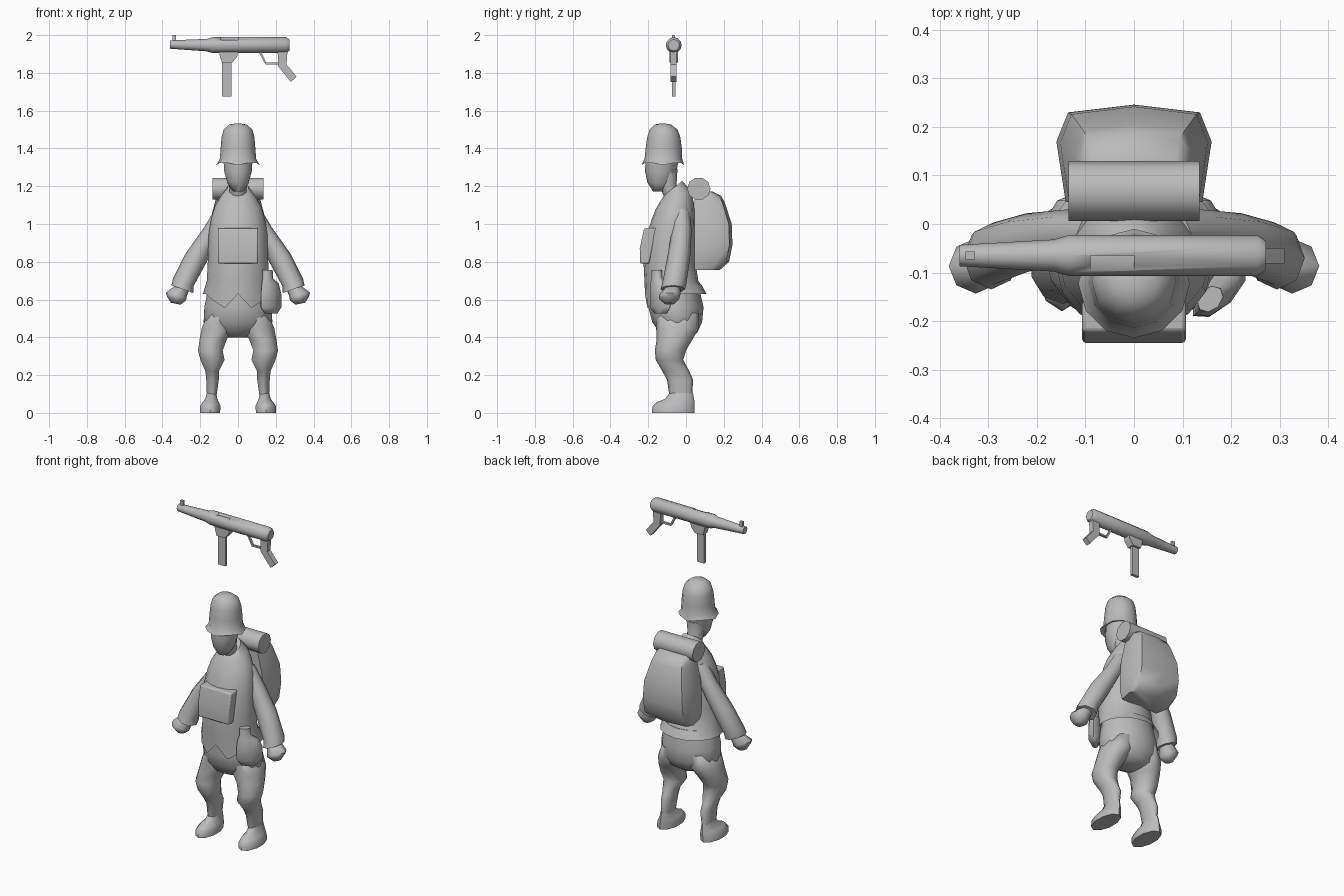
import bpy, math

grey = bpy.data.materials.new("field grey")
grey.diffuse_color = (0.5, 0.5, 0.5, 1)


def build(name, verts, faces, angle=45):
    me = bpy.data.meshes.new(name)
    me.from_pydata(verts, [], faces)
    me.materials.append(grey)
    ob = bpy.data.objects.new(name, me)
    bpy.context.collection.objects.link(ob)
    bpy.ops.object.select_all(action='DESELECT')
    ob.select_set(True)
    bpy.context.view_layer.objects.active = ob
    bpy.ops.object.mode_set(mode='EDIT')
    bpy.ops.mesh.select_all(action='SELECT')
    bpy.ops.mesh.normals_make_consistent(inside=False)
    bpy.ops.object.mode_set(mode='OBJECT')
    bpy.ops.object.shade_smooth_by_angle(angle=math.radians(angle))
    return ob


def skin(name, loops, angle=45):
    """Join equal point loops into a capped body."""
    n = len(loops[0])
    verts = [p for loop in loops for p in loop]
    faces = [(a * n + i, a * n + (i + 1) % n, (a + 1) * n + (i + 1) % n, (a + 1) * n + i)
             for a in range(len(loops) - 1) for i in range(n)]
    faces += [tuple(range(n)), tuple(range(len(verts) - n, len(verts)))]
    return build(name, verts, faces, angle)


def ring(x0, x1, y0, y1, z, sx=0, sy=0, n=8):
    """Oval loop given by its extents, tilted by slopes sx and sy."""
    pts = []
    for i in range(n):
        a = 2 * math.pi * i / n - math.pi / 2
        dx, dy = (x1 - x0) / 2 * math.cos(a), (y1 - y0) / 2 * math.sin(a)
        pts.append(((x0 + x1) / 2 + dx, (y0 + y1) / 2 + dy, z + sx * dx + sy * dy))
    return pts


def loft(name, rings, n=8, angle=50):
    return skin(name, [ring(*r, n=n) for r in rings], angle)


def pair(name, rings, n=8, angle=60):
    """Left and right copies mirrored across x."""
    for side, s in (("left", 1), ("right", -1)):
        skin(side + "_" + name, [[(s * x, y, z) for x, y, z in ring(*r, n=n)] for r in rings], angle)


def prism(name, outline, y, t):
    """Outline in x and z, given thickness t about y."""
    return skin(name, [[(x, y + d, z) for x, z in outline] for d in (-t / 2, t / 2)], 35)


def box(name, x0, x1, y0, y1, z0, z1):
    return prism(name, [(x0, z0), (x1, z0), (x1, z1), (x0, z1)], (y0 + y1) / 2, y1 - y0)


# helmet: steep dome with a flared brim that lifts at front and back of each side
helmet = [(-.08, .08, -.20, -.04, 1.34), (-.115, .115, -.235, -.01, 1.312),
          (-.096, .096, -.219, -.02, 1.345), (-.092, .092, -.214, -.022, 1.40),
          (-.087, .087, -.205, -.03, 1.46), (-.076, .076, -.192, -.045, 1.50),
          (-.045, .045, -.165, -.08, 1.527), (-.012, .012, -.135, -.11, 1.532)]
dome = [ring(*r, n=12) for r in helmet]
dome[1] = [(x, y, z + (.012 if i % 3 else 0)) for i, (x, y, z) in enumerate(dome[1])]
skin("helmet", dome, 40)

# head and neck
loft("head", [(-.028, .028, -.175, -.115, 1.172), (-.058, .058, -.205, -.075, 1.215, 0, -.1),
              (-.077, .077, -.217, -.05, 1.28), (-.082, .082, -.212, -.035, 1.36)], 10, 60)
loft("neck", [(-.045, .045, -.11, -.02, 1.13), (-.05, .05, -.145, -.05, 1.21),
              (-.06, .06, -.16, -.045, 1.29)], 10)

# coat with a notched front hem
coat = [(-.165, .165, -.22, .065, .70), (-.16, .16, -.225, .05, .80),
        (-.155, .155, -.205, .05, .95), (-.142, .142, -.18, .047, 1.03),
        (-.122, .122, -.16, .042, 1.095, 0, .15),
        (-.09, .09, -.135, .025, 1.15, 0, .35), (-.056, .056, -.115, -.02, 1.19, 0, .8)]
loops = [ring(*r, n=16) for r in coat]
hem = []
for i, (x, y, z) in enumerate(ring(-.185, .185, -.217, .108, .63, n=16)):
    drop = {0: 0, 1: .075, 2: .035}.get(min(i, 16 - i), 0)
    hem.append((x, y, z - drop))
inner = [(x * .85, y * .85 - .01, .68) for x, y, z in hem]
skin("coat", [inner, hem] + loops)

# sleeves and fists
pair("sleeve", [(.03, .12, -.07, .02, 1.06, .5), (.095, .178, -.075, .03, .965, .45),
                (.165, .28, -.10, .022, .82, .35), (.235, .345, -.125, .003, .69, .35),
                (.237, .352, -.135, -.005, .655, .35)])
pair("fist", [(.255, .325, -.105, -.03, .67, .3), (.272, .382, -.143, -.03, .625, .2),
              (.275, .375, -.143, -.035, .605, .2), (.305, .355, -.115, -.06, .578, .2)])

# trousers and boots
loft("trouser_seat", [(-.15, .15, -.18, .06, .70), (-.178, .178, -.20, .093, .56),
                      (-.182, .182, -.178, .085, .48), (-.14, .14, -.14, .06, .425),
                      (-.05, .05, -.09, .02, .398)], 16, 70)
pair("leg", [(.03, .16, -.16, .07, .53), (.015, .196, -.158, .07, .45),
             (.055, .207, -.155, .035, .39), (.078, .215, -.165, .0, .33),
             (.068, .202, -.16, -.015, .28), (.10, .174, -.125, .018, .22),
             (.10, .17, -.10, .037, .175), (.115, .165, -.085, .033, .07)], 10, 75)
pair("boot", [(.092, .205, -.18, .045, 0), (.09, .204, -.178, .045, .035),
              (.098, .19, -.158, .045, .055), (.108, .175, -.11, .043, .075),
              (.114, .167, -.087, .037, .105)], 10)

# chest bag with softened corners
bag = [(-.195, .79), (-.243, .79), (-.245, .87), (-.222, .977), (-.155, .98)]
chest = skin("chest_bag", [[(s * x, y, z) for y, z in bag] for s, x in ((-1, .107), (1, .107))], 30)
bevel = chest.modifiers.new("soft_edges", 'BEVEL')
bevel.width = .008
bevel.segments = 2

# flat flask hanging at an angle on the hip, neck set toward the front
flask = [(-.04, .05, -.02, .02, .525), (-.072, .078, -.036, .034, .56),
         (-.072, .078, -.036, .034, .63), (-.066, .055, -.034, .03, .685),
         (-.055, .01, -.026, .024, .712), (-.053, .008, -.024, .022, .757)]
c = math.sqrt(.5)
skin("flask", [[(.172 + c * (u - v), -.138 + c * (u + v), z) for u, v, z in ring(*r)]
               for r in flask], 60)

# backpack: half width, rear depth and height for each level
section = [(.88, 0), (1, .62), (.85, .92), (0, 1), (-.85, .92), (-1, .62), (-.88, 0)]
levels = [(.142, .18, .757), (.158, .228, .80), (.16, .246, .89), (.152, .242, 1.0),
          (.122, .205, 1.115), (.112, .185, 1.15), (.10, .14, 1.172)]
skin("backpack", [[(w * u, .045 + (d - .045) * v, z) for u, v in section] for w, d, z in levels], 50)

# bedroll
roll = [(.068 + .062 * math.cos(a), 1.187 + .06 * math.sin(a))
        for a in (math.tau * i / 10 for i in range(10))]
skin("bedroll", [[(x, y, z) for y, z in roll] for x in (-.135, .135)], 50)

# gun: tapered barrel and receiver along x
GY = -.065
tube = [(-.36, .022, 1.95), (-.165, .033, 1.947), (-.135, .042, 1.947), (.255, .042, 1.947),
        (.272, .03, 1.947)]
receiver = skin("gun_receiver", [[(x, GY + r * math.cos(a), z + r * math.sin(a))
                for a in (math.tau * i / 12 for i in range(12))] for x, r, z in tube])
cutter = box("port_cutter", -.09, 0, -.101, GY, 1.974, 2.02)
cutter.hide_render = True
cutter.hide_viewport = True
cut = receiver.modifiers.new("port", 'BOOLEAN')
cut.operation = 'DIFFERENCE'
cut.solver = 'EXACT'
cut.object = cutter
box("gun_front_sight", -.347, -.328, GY - .008, GY + .008, 1.965, 2.0)
prism("gun_magazine_well", [(-.10, 1.91), (-.095, 1.885), (-.085, 1.855), (-.03, 1.855),
                            (-.005, 1.885), (0, 1.91)], GY, .045)
box("gun_magazine", -.084, -.035, GY - .009, GY + .009, 1.674, 1.86)
prism("gun_grip", [(.21, 1.915), (.262, 1.915), (.257, 1.845), (.31, 1.78), (.28, 1.752),
                   (.212, 1.835)], GY, .032)
prism("gun_trigger_guard", [(.11, 1.91), (.145, 1.845), (.215, 1.845), (.215, 1.855),
                            (.15, 1.855), (.122, 1.91)], GY, .014)
